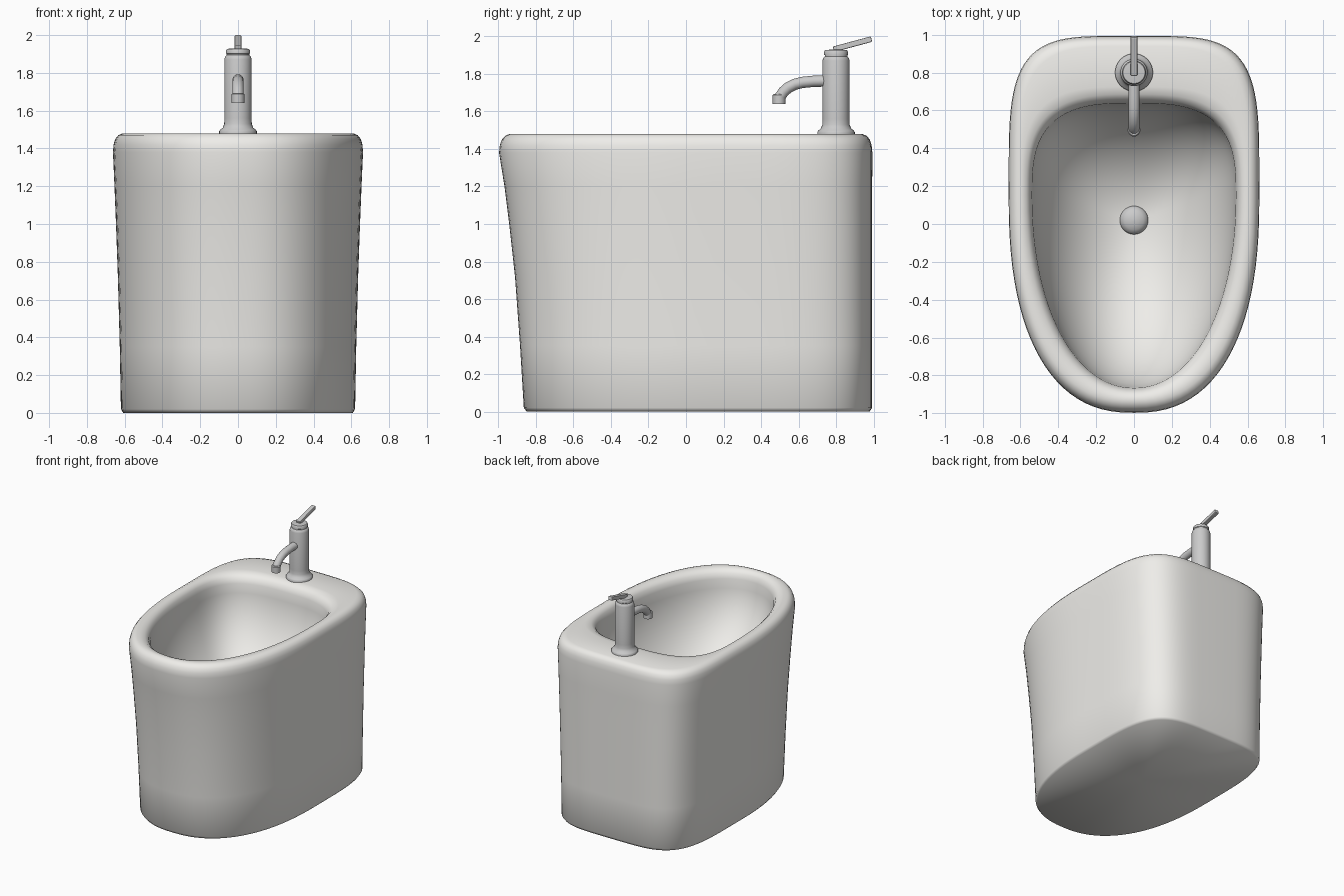
import bpy, bmesh, math
from mathutils import Vector

if "Cube" in bpy.data.objects:
    bpy.data.objects.remove(bpy.data.objects["Cube"])


def outline(z, w, front, back, yc, p, q=2.4, n=96):
    """Egg-shaped ring: rounded front half (power q), squarish back half (power p)."""
    pts = []
    for i in range(n):
        a = 2 * math.pi * i / n
        c, s = math.cos(a), math.sin(a)
        e = 2 / p if s > 0 else 2 / q
        x = w * math.copysign(abs(c) ** e, c)
        y = yc + ((back if s > 0 else front) - yc) * abs(s) ** e
        pts.append(Vector((x, y, z)))
    return pts


def loft(name, rings, color=None, angle=40):
    """Skin a list of equal-length rings into one capped, smooth object."""
    bm = bmesh.new()
    loops = [[bm.verts.new(p) for p in r] for r in rings]
    n = len(loops[0])
    for a, b in zip(loops, loops[1:]):
        for i in range(n):
            j = (i + 1) % n
            bm.faces.new((a[i], a[j], b[j], b[i]))
    bm.faces.new(loops[0][::-1])
    bm.faces.new(loops[-1])
    bmesh.ops.recalc_face_normals(bm, faces=bm.faces)
    me = bpy.data.meshes.new(name)
    bm.to_mesh(me)
    bm.free()
    ob = bpy.data.objects.new(name, me)
    bpy.context.collection.objects.link(ob)
    if color:
        mat = bpy.data.materials.new(name + "_material")
        mat.diffuse_color = color
        mat.use_nodes = True
        mat.node_tree.nodes["Principled BSDF"].inputs["Base Color"].default_value = mat.diffuse_color
        me.materials.append(mat)
    bpy.ops.object.select_all(action='DESELECT')
    ob.select_set(True)
    bpy.context.view_layer.objects.active = ob
    bpy.ops.object.shade_smooth_by_angle(angle=math.radians(angle))
    return ob


def circle(center, axis, r, n=32):
    """Ring of radius r around center, perpendicular to an axis in the YZ plane."""
    u = Vector((1, 0, 0))
    v = Vector(axis).normalized().cross(u)
    c = Vector(center)
    return [c + r * (math.cos(2 * math.pi * i / n) * u + math.sin(2 * math.pi * i / n) * v)
            for i in range(n)]


def lathe(name, center, axis, profile, n=32):
    """Turned part: profile of (radius, distance along axis)."""
    d = Vector(axis).normalized()
    return loft(name, [circle(Vector(center) + d * h, d, r, n) for r, h in profile])


# Ceramic body: flat underside, outer wall, rolled rim and bowl in one skin
# each ring: z, half width, front y, back y, widest y, back power, front power
body_rings = [
    (0.00, 0.02, 0.08, 0.12, 0.10, 2.0, 2.0),
    (0.00, 0.608, -0.850, 0.980, 0.15, 4.3),
    (0.02, 0.620, -0.865, 0.993, 0.15, 4.3),
    (0.35, 0.626, -0.885, 0.993, 0.15, 4.3),
    (0.72, 0.636, -0.912, 0.993, 0.15, 4.3),
    (1.00, 0.646, -0.943, 0.993, 0.15, 4.3),
    (1.20, 0.654, -0.968, 0.993, 0.15, 4.3),
    (1.38, 0.662, -0.997, 0.994, 0.15, 4.3),
    (1.42, 0.659, -0.993, 0.990, 0.15, 4.3),
    (1.45, 0.650, -0.982, 0.980, 0.15, 4.3),
    (1.47, 0.634, -0.964, 0.965, 0.15, 4.2),
    (1.48, 0.612, -0.942, 0.940, 0.15, 4.0),
    (1.48, 0.592, -0.922, 0.725, 0.15, 3.4, 2.3),
    (1.473, 0.568, -0.900, 0.685, 0.15, 3.1, 2.2),
    (1.45, 0.550, -0.880, 0.657, 0.15, 3.0, 2.12),
    (1.41, 0.538, -0.866, 0.638, 0.15, 3.0, 2.1),
]
rings = [outline(*r) for r in body_rings]
# bowl sinks to the drain along a rounded curve
DEPTH = 0.70
for k in range(1, 15):
    t = k / 14.5 * math.pi / 2
    f = math.cos(t) ** 1.1
    rings.append(outline(1.41 - DEPTH * math.sin(t), 0.538 * f, 0.02 - 0.886 * f,
                         0.02 + 0.618 * f, 0.02 + 0.13 * f, 2.1 + 0.9 * f, 2.1))
floor = 1.41 - DEPTH
loft("bidet_body", rings, (0.86, 0.85, 0.82, 1), angle=95)

# Domed drain plug
lathe("drain_plug", (0, 0.02, floor - 0.01), (0, 0, 1),
      [(0.075, 0), (0.075, 0.025), (0.068, 0.04), (0.05, 0.053), (0.025, 0.061), (0.004, 0.063)])

# Tap column with flared foot, neck and cap
lathe("tap_column", (0, 0.80, 0), (0, 0, 1),
      [(0.10, 1.475), (0.10, 1.490), (0.094, 1.499), (0.080, 1.510), (0.073, 1.530),
       (0.072, 1.560), (0.072, 1.872), (0.068, 1.886), (0.060, 1.894), (0.060, 1.900),
       (0.063, 1.902), (0.063, 1.920), (0.058, 1.927), (0.03, 1.930)])

# Curved spout swept along a path of (y, z)
path = [(0.76, 1.763), (0.68, 1.761), (0.62, 1.755), (0.58, 1.745), (0.545, 1.727),
        (0.52, 1.705), (0.503, 1.680), (0.497, 1.665)]
path = [Vector((0, y, z)) for y, z in path]
spout = []
for i, p in enumerate(path):
    d = path[min(i + 1, len(path) - 1)] - path[max(i - 1, 0)]
    spout.append(circle(p, d, 0.030, 24))
loft("tap_spout", spout)

# Nozzle with hollow outlet
lathe("tap_nozzle", (0, 0.496, 1.694), (0, 0, -1),
      [(0.028, 0), (0.034, 0.006), (0.034, 0.054), (0.026, 0.054), (0.024, 0.03)], 24)

# Flat lever handle rising to the back
bpy.ops.mesh.primitive_cube_add(size=1, location=(0, 0.888, 1.959),
                                rotation=(math.radians(15), 0, 0))
lever = bpy.context.object
lever.name = "tap_lever"
lever.scale = (0.036, 0.21, 0.030)
bpy.ops.object.transform_apply(location=False, rotation=False, scale=True)
bev = lever.modifiers.new("soft_edges", 'BEVEL')
bev.width, bev.segments = 0.005, 2
